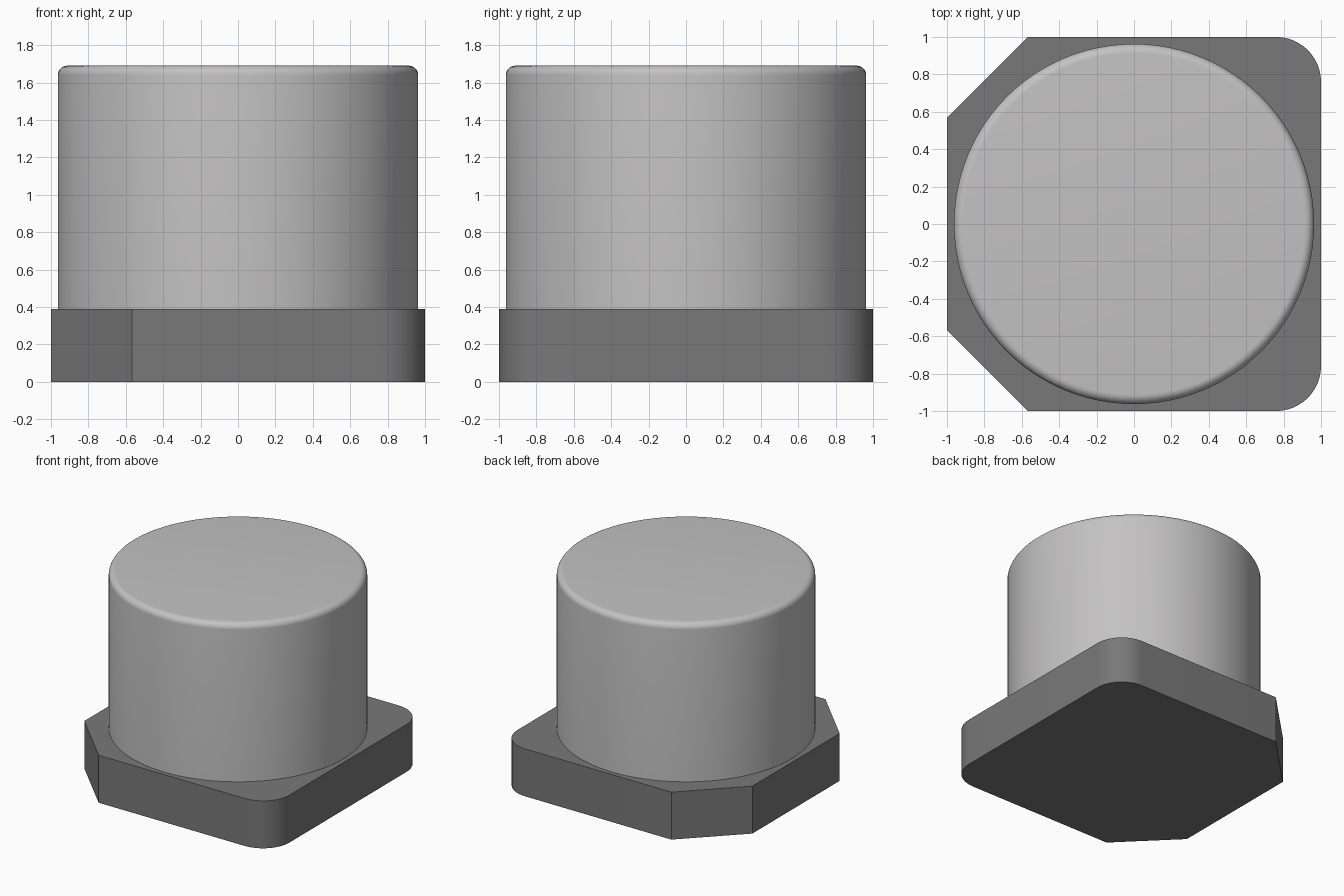
import bpy, bmesh, math

if "Cube" in bpy.data.objects:
    bpy.data.objects.remove(bpy.data.objects["Cube"])


def material(name, value):
    m = bpy.data.materials.new(name)
    m.diffuse_color = (*value, 1)
    m.use_nodes = True
    m.node_tree.nodes["Principled BSDF"].inputs["Base Color"].default_value = m.diffuse_color
    return m


def make_object(name, bm, mat):
    bmesh.ops.recalc_face_normals(bm, faces=bm.faces)
    mesh = bpy.data.meshes.new(name)
    bm.to_mesh(mesh)
    bm.free()
    mesh.materials.append(mat)
    obj = bpy.data.objects.new(name, mesh)
    bpy.context.collection.objects.link(obj)
    bpy.ops.object.select_all(action='DESELECT')
    obj.select_set(True)
    bpy.context.view_layer.objects.active = obj
    bpy.ops.object.shade_smooth_by_angle(angle=math.radians(30))
    return obj


def arc(cx, cy, r, start, end, steps):
    angles = [math.radians(start + (end - start) * i / steps) for i in range(steps + 1)]
    return [(cx + r * math.cos(a), cy + r * math.sin(a)) for a in angles]


BASE_TOP, TOP = 0.39, 1.69
RADIUS, ROUND = 0.963, 0.05
CORNER, CHAMFER = 0.24, 0.567

metal = material("brushed aluminium", (0.55, 0.54, 0.54))
plastic = material("dark grey plastic", (0.19, 0.19, 0.19))

# Base plate: two rounded corners at +x, two chamfered corners at -x
outline = [(-1, -CHAMFER), (-CHAMFER, -1)]
outline += arc(1 - CORNER, -1 + CORNER, CORNER, -90, 0, 12)
outline += arc(1 - CORNER, 1 - CORNER, CORNER, 0, 90, 12)
outline += [(-CHAMFER, 1), (-1, CHAMFER)]
bm = bmesh.new()
floor = bm.faces.new([bm.verts.new((x, y, 0)) for x, y in outline])
raised = bmesh.ops.extrude_face_region(bm, geom=[floor], use_keep_orig=True)
bmesh.ops.translate(bm, vec=(0, 0, BASE_TOP),
                    verts=[g for g in raised["geom"] if isinstance(g, bmesh.types.BMVert)])
make_object("base_plate", bm, plastic)

# Can: a lathed profile with a rounded top rim
profile = [(0, BASE_TOP), (RADIUS, BASE_TOP)]
profile += arc(RADIUS - ROUND, TOP - ROUND, ROUND, 0, 90, 8) + [(0, TOP)]
bm = bmesh.new()
verts = [bm.verts.new((r, 0, z)) for r, z in profile]
edges = [bm.edges.new(pair) for pair in zip(verts, verts[1:])]
bmesh.ops.spin(bm, geom=verts + edges, axis=(0, 0, 1), cent=(0, 0, 0),
               angle=math.tau, steps=96, use_merge=True)
bmesh.ops.remove_doubles(bm, verts=bm.verts, dist=1e-4)
make_object("capacitor_can", bm, metal)
